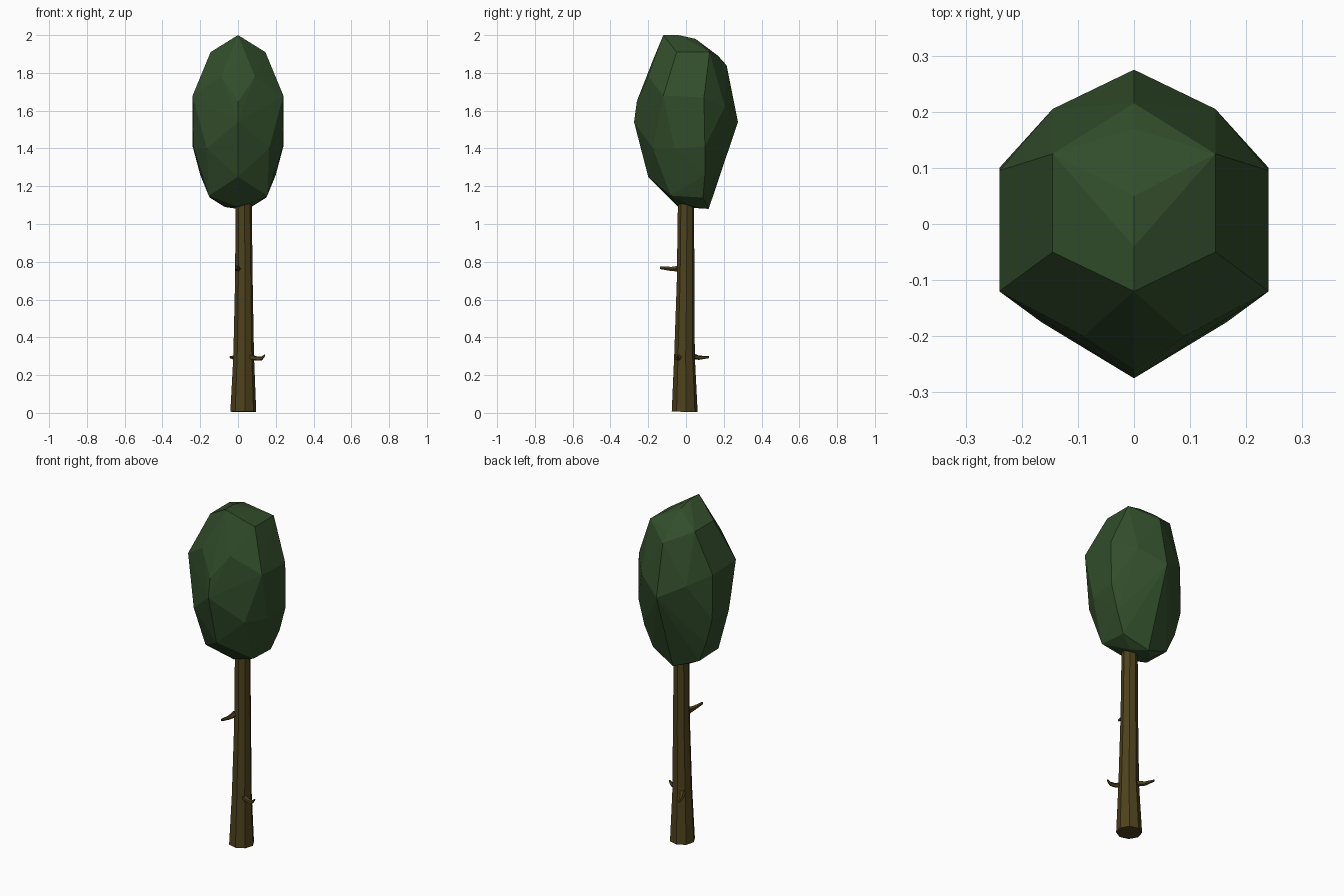
import bpy, bmesh, math
from mathutils import Vector

if "Cube" in bpy.data.objects:
    bpy.data.objects.remove(bpy.data.objects["Cube"])


def material(name, col):
    m = bpy.data.materials.new(name)
    m.diffuse_color = (*col, 1)
    m.use_nodes = True
    m.node_tree.nodes["Principled BSDF"].inputs["Base Color"].default_value = m.diffuse_color
    return m


green = material("leaf_green", (0.032, 0.075, 0.024))
brown = material("bark_brown", (0.075, 0.053, 0.012))


def finish(bm, name, mat):
    bmesh.ops.recalc_face_normals(bm, faces=bm.faces)
    me = bpy.data.meshes.new(name)
    bm.to_mesh(me)
    bm.free()
    me.materials.append(mat)
    ob = bpy.data.objects.new(name, me)
    bpy.context.collection.objects.link(ob)
    return ob


def tube(name, path, sides, mat, spin=0.0):
    """Faceted tapered tube along (x, y, z, radius) stations."""
    bm = bmesh.new()
    pts = [Vector(p[:3]) for p in path]
    q = (pts[-1] - pts[0]).to_track_quat('Z', 'Y')
    rings = []
    for p, st in zip(pts, path):
        ring = []
        for i in range(sides):
            a = spin + 2 * math.pi * i / sides
            ring.append(bm.verts.new(p + q @ Vector((st[3] * math.cos(a), st[3] * math.sin(a), 0))))
        rings.append(ring)
    for a, b in zip(rings, rings[1:]):
        for i in range(sides):
            j = (i + 1) % sides
            bm.faces.new((a[i], a[j], b[j], b[i]))
    bm.faces.new(rings[0])
    bm.faces.new(rings[-1])
    return finish(bm, name, mat)


# Crown: faceted hull, right half mirrored across x
half = [
    (0, -.12, 2.0), (0, -.04, 2.0), (0, .05, 1.98), (.145, -.05, 1.91), (.145, .125, 1.91),
    (0, .17, 1.89), (0, .215, 1.84), (0, -.17, 1.88), (.09, -.2, 1.78),
    (.24, -.12, 1.68), (.24, .095, 1.67), (.145, .205, 1.62), (0, .275, 1.54),
    (0, -.26, 1.65), (0, -.275, 1.54), (.165, -.175, 1.40), (.235, -.06, 1.40),
    (.24, .10, 1.41), (.2, .1, 1.26), (0, -.2, 1.25), (.155, -.08, 1.15),
    (.15, .09, 1.14), (0, -.04, 1.09), (.07, .05, 1.09), (0, .12, 1.08),
]
bm = bmesh.new()
for x, y, z in half:
    for s in ((1, -1) if x else (1,)):
        bm.verts.new((s * x, y, z))
hull = bmesh.ops.convex_hull(bm, input=bm.verts)
loose = [v for v in bm.verts if not v.link_faces]
bmesh.ops.delete(bm, geom=loose, context='VERTS')
finish(bm, "crown", green)

# Trunk: eight sides, flared foot
tube("trunk", [(.028, -.007, .006, .069), (.03, -.008, .3, .055),
               (.031, -.002, .7, .047), (.03, 0, 1.2, .042)], 8, brown, math.pi / 8)

# Broken twigs
tube("upper_twig", [(.0, -.02, .765, .018), (-.002, -.075, .762, .012), (-.01, -.138, .768, .007)], 5, brown)
tube("lower_right_twig", [(.05, -.03, .30, .018), (.098, -.045, .288, .012),
                          (.125, -.047, .288, .011), (.142, -.05, .305, .006)], 5, brown)
tube("lower_back_twig", [(.005, .02, .305, .018), (-.02, .07, .292, .012), (-.04, .12, .295, .006)], 5, brown)
